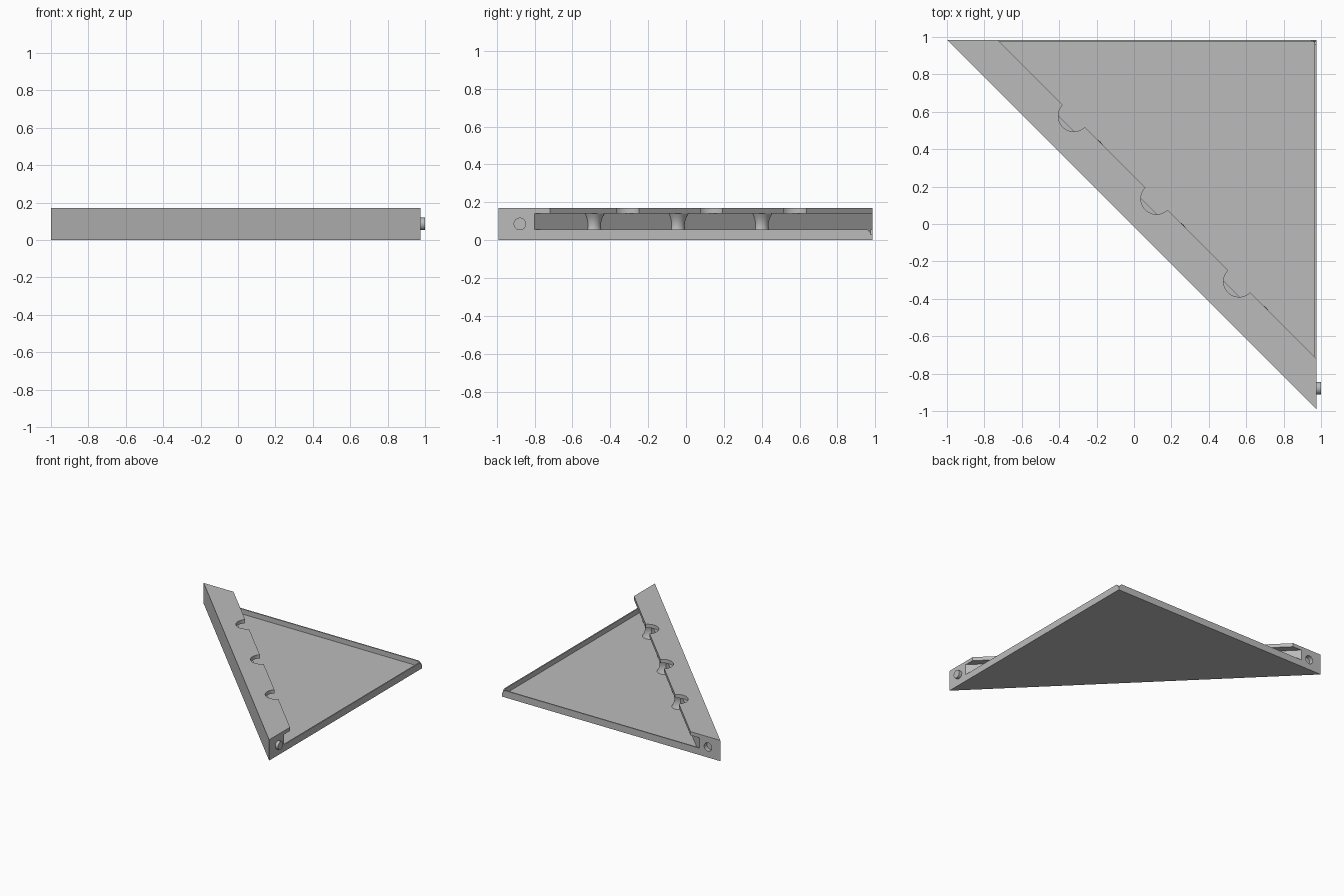
import bpy, bmesh, math
from mathutils import Vector

if "Cube" in bpy.data.objects:
    bpy.data.objects.remove(bpy.data.objects["Cube"])

XL, XR, YB, YF = -1.0, 0.975, 0.985, -0.99   # triangle extents
FLOOR, RIM, LID, TOP = 0.015, 0.056, 0.14, 0.17
HYP, WALL, EDGE = -0.015, 0.175, 0.255       # x + y of long side, inner wall, lid edge
T = 0.01                                     # rim thickness

grey = bpy.data.materials.new("grey")
grey.diffuse_color = (0.5, 0.5, 0.5, 1)
grey.use_nodes = True
grey.node_tree.nodes["Principled BSDF"].inputs["Base Color"].default_value = grey.diffuse_color


def prism(name, pts, vec):
    """Extrude a planar loop of 3D points along vec."""
    bm = bmesh.new()
    face = bm.faces.new([bm.verts.new(p) for p in pts])
    out = bmesh.ops.extrude_face_region(bm, geom=[face])
    bmesh.ops.translate(bm, vec=Vector(vec),
                        verts=[v for v in out["geom"] if isinstance(v, bmesh.types.BMVert)])
    bmesh.ops.recalc_face_normals(bm, faces=bm.faces[:])
    me = bpy.data.meshes.new(name)
    bm.to_mesh(me)
    bm.free()
    ob = bpy.data.objects.new(name, me)
    bpy.context.collection.objects.link(ob)
    me.materials.append(grey)
    return ob


def slab(name, pts, z0, z1):
    return prism(name, [(x, y, z0) for x, y in pts], (0, 0, z1 - z0))


def cylinder(name, loc, r, depth, axis):
    bpy.ops.mesh.primitive_cylinder_add(vertices=32, radius=r, depth=depth, location=loc,
                                        rotation=(0, math.pi / 2, 0) if axis == "x"
                                        else (math.pi / 2, 0, 0))
    ob = bpy.context.object
    ob.name = name
    ob.data.materials.append(grey)
    return ob


def smooth(ob):
    bpy.ops.object.select_all(action="DESELECT")
    ob.select_set(True)
    bpy.context.view_layer.objects.active = ob
    bpy.ops.object.shade_smooth_by_angle(angle=math.radians(30))


# thin triangular floor
slab("floor", [(XL, YB), (XR, YF), (XR, YB)], 0, FLOOR)

# low rims on both short sides, clipped at the square corner
c = 0.026
prism("back_rim", [(WALL - YB, YB, FLOOR), (XR, YB, FLOOR), (XR, YB, RIM - c),
                   (XR - c, YB, RIM), (WALL - YB, YB, RIM)], (0, -T, 0))
prism("right_rim", [(XR, WALL - XR, FLOOR), (XR, YB - T, FLOOR), (XR, YB - T, RIM - c + T),
                    (XR, YB - c, RIM), (XR, WALL - XR, RIM)], (-T, 0, 0))

# solid beam along the long side, with a socket in its back end
beam = slab("long_beam", [(XL, YB), (XR, YF), (XR, WALL - XR), (WALL - YB, YB)], FLOOR, LID)
cutter = cylinder("socket_cutter", (-0.888, YB, 0.086), 0.034, 0.07, "y")
cutter.hide_render = True
cutter.hide_viewport = True
mod = beam.modifiers.new("socket", "BOOLEAN")
mod.object = cutter
mod.operation = "DIFFERENCE"
mod.solver = "EXACT"

# peg on the right end
smooth(cylinder("peg", (0.98, -0.878, 0.086), 0.033, 0.04, "x"))

# overhanging lid with three round notches
outline = [(XL, YB), (XR, YF), (XR, EDGE - XR)]
for cx, cy in ((0.562, -0.307), (0.12, 0.135), (-0.322, 0.577)):
    for i in range(25):
        a = -math.pi / 4 - math.pi * i / 24
        outline.append((cx + 0.083 * math.cos(a), cy + 0.083 * math.sin(a)))
outline.append((EDGE - YB, YB))
smooth(slab("notched_lid", outline, LID, TOP))

# waisted posts half sunk into the inner wall under the lid
N, M = 24, 8
for k, y in enumerate((-0.49, -0.047, 0.396)):
    bm = bmesh.new()
    rings = []
    for j in range(M + 1):
        t = j / M
        r = 0.04 + 0.02 * (2 * t - 1) ** 2
        rings.append([bm.verts.new((WALL - y + r * math.cos(2 * math.pi * i / N),
                                    y + r * math.sin(2 * math.pi * i / N),
                                    FLOOR + t * (LID - FLOOR))) for i in range(N)])
    for lo, hi in zip(rings, rings[1:]):
        for i in range(N):
            n = (i + 1) % N
            bm.faces.new((lo[i], lo[n], hi[n], hi[i]))
    me = bpy.data.meshes.new("post")
    bm.to_mesh(me)
    bm.free()
    me.materials.append(grey)
    ob = bpy.data.objects.new(f"post_{k + 1}", me)
    bpy.context.collection.objects.link(ob)
    smooth(ob)
